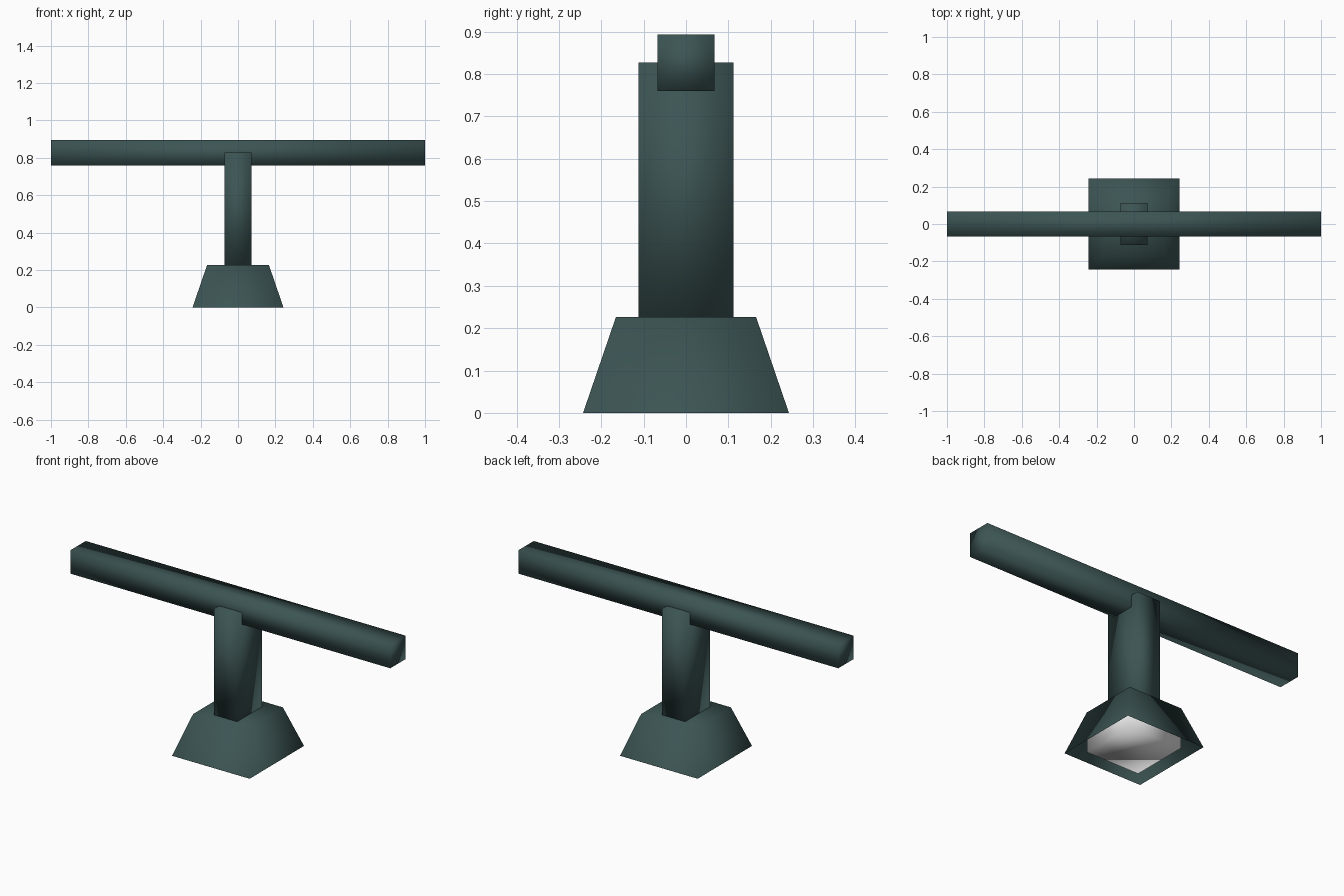
import bpy
import bmesh

cube = bpy.data.objects.get("Cube")
if cube:
    bpy.data.objects.remove(cube, do_unlink=True)


def material(name, color):
    mat = bpy.data.materials.new(name)
    mat.use_nodes = True
    mat.diffuse_color = color
    mat.node_tree.nodes["Principled BSDF"].inputs["Base Color"].default_value = color
    return mat


def block(name, half_x, half_y, bottom, top, mat, top_scale=1.0, open_bottom=False):
    """Soft-shaded box centred on the z axis, optionally tapered or open below."""
    bm = bmesh.new()
    bmesh.ops.create_cube(bm, size=2)
    for v in bm.verts:
        taper = top_scale if v.co.z > 0 else 1.0
        v.co = (v.co.x * half_x * taper, v.co.y * half_y * taper,
                top if v.co.z > 0 else bottom)
    bm.normal_update()
    if open_bottom:
        under = [f for f in bm.faces if f.normal.z < -0.9]
        bmesh.ops.delete(bm, geom=under, context='FACES_ONLY')
    for f in bm.faces:
        f.smooth = True
    mesh = bpy.data.meshes.new(name)
    bm.to_mesh(mesh)
    bm.free()
    mesh.materials.append(mat)
    obj = bpy.data.objects.new(name, mesh)
    bpy.context.collection.objects.link(obj)
    return obj


green = material("dark_green", (0.045, 0.09, 0.088, 1))
white = material("plain_white", (0.8, 0.8, 0.8, 1))

# Flared skirt, open underneath, around a plain inner block
block("base_skirt", 0.243, 0.243, 0, 0.227, green, top_scale=0.68, open_bottom=True)
block("base_core", 0.164, 0.164, 0, 0.225, white)

# Upright post and the long beam across its top
block("post", 0.073, 0.112, 0.227, 0.827, green)
block("cross_beam", 1.0, 0.067, 0.76, 0.894, green)
